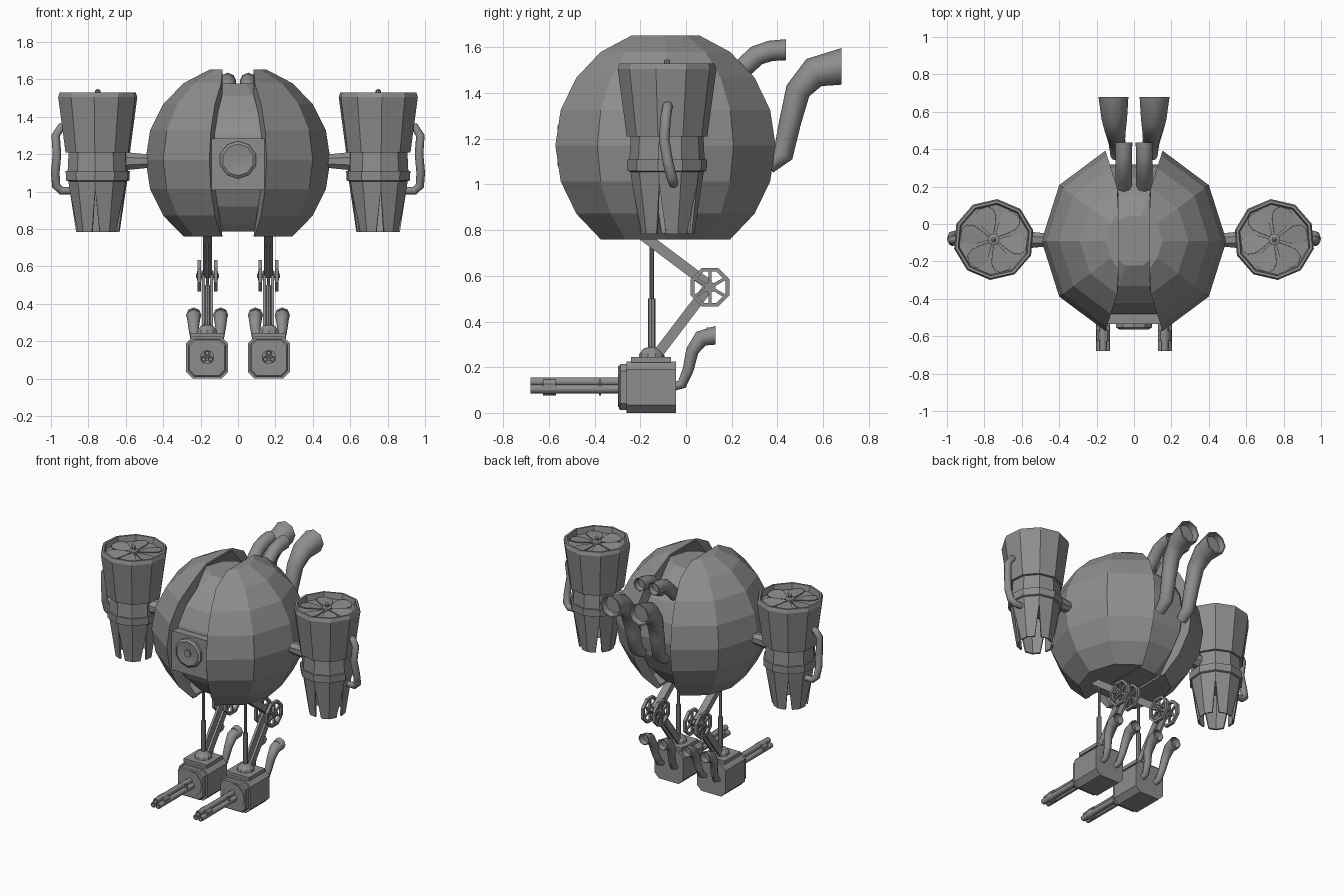
import bpy, bmesh, math
from mathutils import Vector, Matrix

if "Cube" in bpy.data.objects:
    bpy.data.objects.remove(bpy.data.objects["Cube"])

grey = bpy.data.materials.new("gunmetal_grey")
grey.diffuse_color = (0.27, 0.27, 0.27, 1)
grey.use_nodes = True
grey.node_tree.nodes["Principled BSDF"].inputs["Base Color"].default_value = grey.diffuse_color
PI = math.pi


def make(name, verts, faces, mirror=True, smooth=None, solid=0):
    """Mesh object in world coordinates, optionally mirrored across x."""
    me = bpy.data.meshes.new(name)
    me.from_pydata([tuple(v) for v in verts], [], faces)
    bm = bmesh.new()
    bm.from_mesh(me)
    bmesh.ops.remove_doubles(bm, verts=bm.verts, dist=1e-5)
    bmesh.ops.recalc_face_normals(bm, faces=bm.faces)
    bm.to_mesh(me)
    bm.free()
    me.materials.append(grey)
    ob = bpy.data.objects.new(name, me)
    bpy.context.collection.objects.link(ob)
    if smooth:
        bpy.ops.object.select_all(action='DESELECT')
        ob.select_set(True)
        bpy.context.view_layer.objects.active = ob
        bpy.ops.object.shade_smooth_by_angle(angle=math.radians(smooth))
    if solid:
        m = ob.modifiers.new("thickness", 'SOLIDIFY')
        m.thickness = solid
    if mirror:
        m = ob.modifiers.new("mirror", 'MIRROR')
        m.use_mirror_merge = False
    return ob


def loft(name, rings, closed=False, **kw):
    """Skin a list of equal rings; cap the ends unless the rings form a loop."""
    n, k = len(rings[0]), len(rings)
    verts = [v for r in rings for v in r]
    faces = [(i * n + j, i * n + (j + 1) % n, (i + 1) % k * n + (j + 1) % n, (i + 1) % k * n + j)
             for i in range(k if closed else k - 1) for j in range(n)]
    if not closed:
        faces += [tuple(range(n)), tuple(range((k - 1) * n, k * n))]
    return make(name, verts, faces, **kw)


def lathe(name, prof, c, axis='Z', n=8, turn=0.0, **kw):
    """Turn a (radius, height) profile about an axis through c."""
    def pt(r, h, a):
        u, v = r * math.sin(a), -r * math.cos(a)
        return Vector(c) + Vector({'Z': (u, v, h), 'Y': (u, h, -v), 'X': (h, u, -v)}[axis])
    return loft(name, [[pt(r, h, turn + 2 * PI * j / n) for j in range(n)] for r, h in prof], **kw)


def tube(name, pts, radii, ref=(1, 0, 0), n=8, mouth=True):
    """Bent pipe with a hollow mouth at its far end."""
    P = [Vector(p) for p in pts]
    rings = []

    def ring(p, t, r):
        b = t.cross(Vector(ref)).normalized()
        s = b.cross(t).normalized()
        return [p + r * (math.cos(2 * PI * j / n) * b + math.sin(2 * PI * j / n) * s) for j in range(n)]
    for i, p in enumerate(P):
        t = (P[min(i + 1, len(P) - 1)] - P[max(i - 1, 0)]).normalized()
        if i == len(P) - 1:
            t = (p - P[i - 1]).normalized()
            if mouth:
                t = Vector((0, 1, 0))
        rings.append(ring(p, t, radii[i]))
    if mouth:
        rings += [ring(P[-1], t, radii[-1] * .88), ring(P[-1] - t * .04, t, radii[-1] * .8)]
    return loft(name, rings, smooth=50)


def box(name, x, y, z, **kw):
    v = [(a, b, c) for c in z for a, b in ((x[0], y[0]), (x[1], y[0]), (x[1], y[1]), (x[0], y[1]))]
    return loft(name, [v[:4], v[4:]], **kw)


def bar(name, x, p, q, w, d):
    """Straight bar between two (y, z) points, w wide in x and d deep."""
    p, q = Vector((x, *p)), Vector((x, *q))
    s = (q - p).normalized().cross(Vector((1, 0, 0))) * d / 2
    e = Vector((w / 2, 0, 0))
    return loft(name, [[m + e + s, m - e + s, m - e - s, m + e - s] for m in (p, q)])


# ---- Spherical hull: two faceted half shells with a gap between them
CY, CZ, R = -.09, 1.17, .507


def half_ring(lat, r, xmin):
    a = math.radians(lat)
    out = []
    for k in range(5):
        t = math.radians(18 + 36 * k)
        x, y = r * math.cos(a) * math.sin(t), -r * math.cos(a) * math.cos(t)
        out.append((max(x, xmin) * .975, CY + y, CZ + r * math.sin(a)))
    return out


lats = (-54, -36, -18, 0, 18, 36, 54, 72)
shell = []
for lat in lats:
    o = half_ring(lat, R, .085)
    i = half_ring(lat, R - .07, .085)
    i = [(max(p[0], .07), p[1], o[0][2]) if lat in (-54, 72) else p for p in i]
    shell.append(o + i[::-1])
loft("hull_shell", shell)
# lids closing the top and bottom of the shells
for nm, lat in (("hull_top", 72), ("hull_bottom", -54)):
    o = half_ring(lat, R, .085)
    loft(nm, [o, [(x, y, z + (-.015 if lat > 0 else .015)) for x, y, z in o]])
# inner core seen in the gap
lathe("hull_core", [(.22, -.383), (.26, -.345), (.35, -.25), (.41, -.13), (.43, 0), (.41, .133),
                    (.35, .253), (.255, .345), (.14, .409)], (0, CY, CZ), n=10, turn=PI / 10, mirror=False)
# front hatch plate with a round lens
box("front_hatch", (-.157, .157), (-.535, -.4), (1.01, 1.285), mirror=False)
lathe("front_lens", [(.1, -.53), (.1, -.553), (.085, -.563), (.025, -.557), (.025, -.565)], (0, 0, CZ), 'Y', 10, mirror=False)

# ---- Back exhausts
tube("large_exhaust", [(.09, .36, 1.08), (.09, .425, 1.13), (.095, .455, 1.27), (.1, .49, 1.41),
                       (.105, .56, 1.49), (.11, .68, 1.517)], [.035, .045, .048, .055, .068, .08])
tube("small_exhaust", [(.055, .17, 1.43), (.055, .25, 1.51), (.055, .31, 1.565), (.055, .37, 1.585),
                       (.055, .437, 1.59)], [.042, .044, .045, .045, .046])

# ---- Side engine pods
PX, PY, TURN = .75, -.083, math.radians(5)
lathe("pod_casing", [(.05, 1.49), (.188, 1.49), (.195, 1.53), (.209, 1.53), (.217, 1.505), (.177, 1.21),
                     (.16, 1.21), (.165, 1.11), (.176, 1.11), (.174, 1.06), (.16, 1.055)],
      (PX, PY, 0), n=10, turn=TURN)
lathe("fan_hub", [(.032, 1.485), (.032, 1.515), (.014, 1.52), (.014, 1.54), (.004, 1.55)], (PX, PY, 0), n=8)
for k in range(6):
    M = Matrix.Translation((PX, PY, 1.5)) @ Matrix.Rotation(k * PI / 3 + .2, 4, 'Z') @ Matrix.Rotation(.12, 4, 'X')
    half = [(.025, .008), (.07, .032), (.115, .052), (.155, .05), (.178, .025)]
    leaf = [(r, w) for r, w in half] + [(r, -w) for r, w in half[::-1]]
    loft("fan_blade", [[M @ Vector((r, w, h)) for r, w in leaf] for h in (-.003, .003)])

# nozzle of five petals parted by V notches
def nozzle_pt(k, t):
    a, r = TURN + 2 * PI * k / 10, .162 + (.12 - .162) * t
    return Vector((PX + r * math.sin(a), PY - r * math.cos(a), 1.06 + (.783 - 1.06) * t))


nv, nf = [], []
for k in range(10):
    e = k if k % 2 == 0 else k + 1          # notched corner of this side
    f = k + 1 if k % 2 == 0 else k          # whole corner
    tip = nozzle_pt(e, 1).lerp(nozzle_pt(f, 1), .3)
    b = len(nv)
    nv += [nozzle_pt(e, 0), nozzle_pt(e, .2), tip, nozzle_pt(f, 1), nozzle_pt(f, 0)]
    nf.append(tuple(range(b, b + 5)))
make("pod_nozzle", nv, nf, solid=.012)
tube("pod_side_pipe", [(.91, -.08, 1.345), (.945, -.08, 1.345), (.975, -.088, 1.30), (.968, -.096, 1.2),
                       (.977, -.08, 1.1), (.972, -.062, 1.03), (.945, -.055, 1.005), (.88, -.055, 1.005)],
     [.02, .022, .023, .023, .023, .023, .022, .02], ref=(0, 1, 0), mouth=False)
lathe("pod_arm", [(.035, .44), (.04, .49), (.052, .6), (.052, .64)], (0, -.085, 1.163), 'X', 8, turn=PI / 8)

# ---- Legs
LX = .163
lathe("piston_rod", [(.009, .45), (.009, .8)], (LX, -.15, 0), n=8)
lathe("piston_sleeve", [(.016, .26), (.016, .5)], (LX, -.15, 0), n=8)
bar("thigh", LX, (-.2, .785), (.1, .56), .05, .045)
for s in (-.022, .022):
    bar("shin", LX + s, (.11, .565), (-.13, .25), .016, .045)
for s in (-.044, .044):
    c = (LX + s, .105, .55)
    lathe("knee_wheel", [(.092, -.01), (.092, .01), (.074, .01), (.074, -.01)], c, 'X', 8, turn=PI / 8, closed=True)
    lathe("knee_hub", [(.025, -.012), (.025, .012)], c, 'X', 8)
    for k in range(6):
        a = k * PI / 3 + PI / 6
        bar("knee_spoke", c[0], c[1:], (c[1] + .078 * math.cos(a), c[2] + .078 * math.sin(a)), .012, .014)
lathe("knee_axle", [(.012, -.062), (.012, .062)], (LX, .105, .55), 'X', 8)

# ---- Feet with rotary guns
FX = .165


def octagon(y, w, z0, z1, c):
    return [(FX + x, y, z) for x, z in ((-w + c, z0), (w - c, z0), (w, z0 + c), (w, z1 - c),
                                        (w - c, z1), (-w + c, z1), (-w, z1 - c), (-w, z0 + c))]


loft("foot_block", [octagon(y, .112, 0, .225, .035) for y in (-.26, -.044)])
loft("foot_front_plate", [octagon(y, w, .0 + d, .225 - d, .03) for y, w, d in
                          ((-.255, .1, .012), (-.287, .1, .012), (-.293, .094, .018))])
lathe("gun_disc", [(.09, -.29), (.09, -.297)], (FX, 0, .115), 'Y', 12)
for k in range(3):
    a = 2 * PI * k / 3
    c = (FX + .021 * math.sin(a), 0, .115 + .021 * math.cos(a))
    lathe("gun_barrel", [(.019, -.28), (.019, -.68), (.012, -.68), (.01, -.65)], c, 'Y', 8, smooth=50)
for y0, y1 in ((-.625, -.57), (-.38, -.372)):
    lathe("barrel_band", [(.038, y0), (.038, y1)], (FX, 0, .115), 'Y', 10)
box("ankle_plate", (FX - .09, FX + .09), (-.24, -.065), (.22, .245))
lathe("ankle_dome", [(.058, .24), (.053, .262), (.035, .282), (.015, .288)], (FX, -.15, 0), n=10)
for s in (-.072, .072):
    x = FX + s
    tube("foot_exhaust", [(x * .3 + (FX + s * .6) * .7, -.06, .115), (FX + s * .75, -.018, .125), (FX + s * .85, .01, .19),
                          (x, .027, .27), (x, .065, .325), (x, .13, .34)], [.02, .022, .024, .028, .036, .041])
